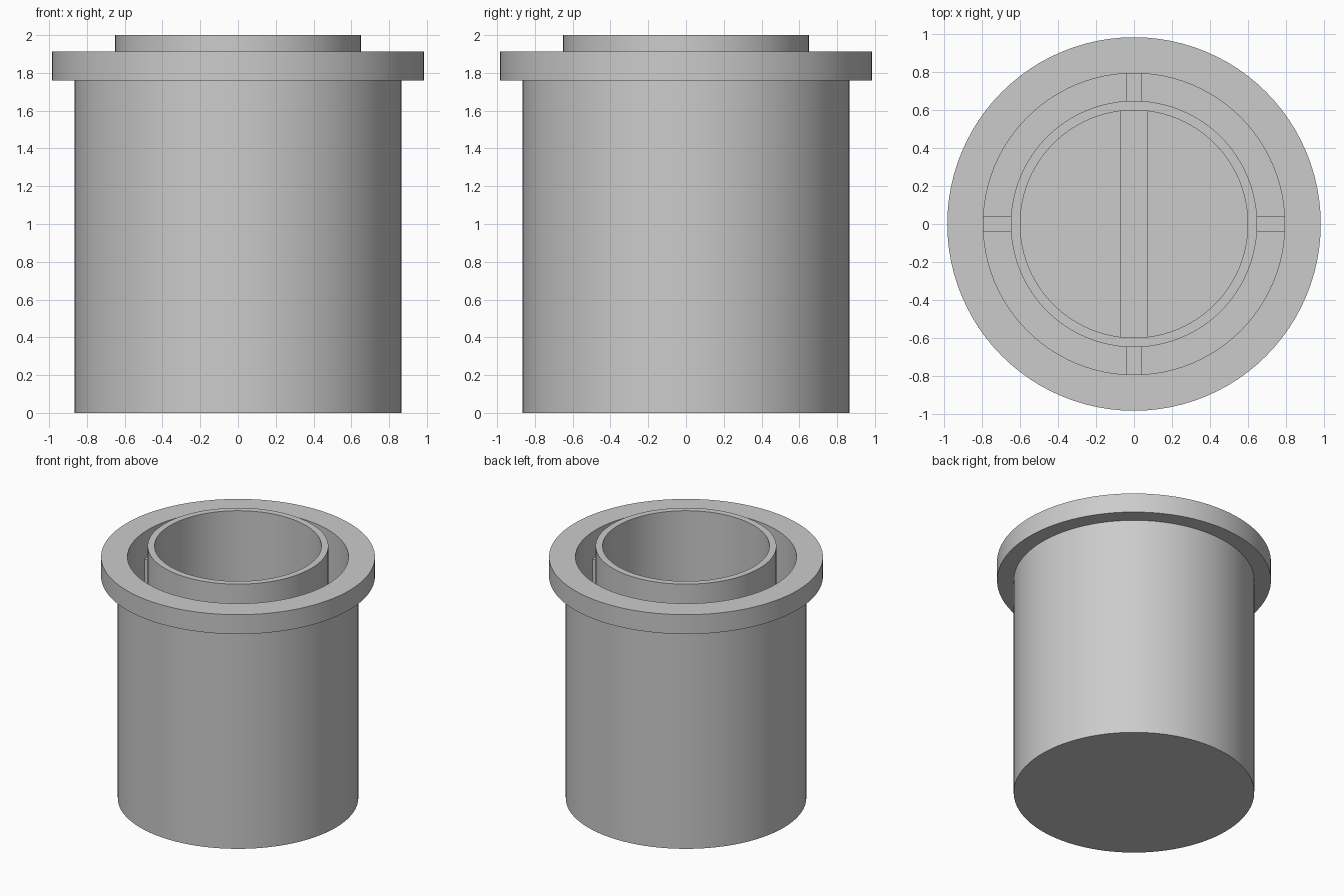
import bpy
import bmesh
import math
from mathutils import Matrix, Vector

SEGMENTS = 96
FLOOR_TOP = 0.08

cube = bpy.data.objects.get("Cube")
if cube:
    bpy.data.objects.remove(cube, do_unlink=True)

grey = bpy.data.materials.new("plain_grey")
grey.use_nodes = True
colour = (0.6, 0.6, 0.6, 1)
grey.diffuse_color = colour
grey.node_tree.nodes["Principled BSDF"].inputs["Base Color"].default_value = colour


def add_object(name, bm, smooth=False):
    bmesh.ops.recalc_face_normals(bm, faces=bm.faces)
    mesh = bpy.data.meshes.new(name)
    bm.to_mesh(mesh)
    bm.free()
    mesh.materials.append(grey)
    obj = bpy.data.objects.new(name, mesh)
    bpy.context.collection.objects.link(obj)
    if smooth:
        bpy.ops.object.select_all(action="DESELECT")
        obj.select_set(True)
        bpy.context.view_layer.objects.active = obj
        bpy.ops.object.shade_smooth_by_angle(angle=math.radians(30))
    return obj


def revolve(name, profile, closed=False):
    """Turn a radius/height profile around z; open ends get flat caps."""
    bm = bmesh.new()
    rings = []
    for radius, z in profile:
        rings.append([bm.verts.new((radius * math.cos(a), radius * math.sin(a), z))
                      for a in (math.tau * i / SEGMENTS for i in range(SEGMENTS))])
    pairs = list(zip(rings, rings[1:]))
    if closed:
        pairs.append((rings[-1], rings[0]))
    else:
        bm.faces.new(rings[0])
        bm.faces.new(rings[-1])
    for low, high in pairs:
        for i in range(SEGMENTS):
            j = (i + 1) % SEGMENTS
            bm.faces.new((low[i], low[j], high[j], high[i]))
    return add_object(name, bm, smooth=True)


def box(name, centre, size, turn=0):
    bm = bmesh.new()
    matrix = (Matrix.Rotation(turn, 4, "Z") @ Matrix.Translation(Vector(centre))
              @ Matrix.Diagonal((*size, 1)))
    bmesh.ops.create_cube(bm, size=1, matrix=matrix)
    return add_object(name, bm)


# Outer cup with its flange, hollow down to the floor
revolve("flanged_cup", [
    (0.865, 0), (0.865, 1.76), (0.985, 1.76), (0.985, 1.914),
    (0.795, 1.914), (0.795, FLOOR_TOP)])

# Inner tube standing on the floor
revolve("inner_tube", [
    (0.65, FLOOR_TOP), (0.65, 2), (0.6, 2), (0.6, FLOOR_TOP)], closed=True)

# Four ribs joining the tube to the cup
for i, side in enumerate(("left", "back", "right", "front")):
    box(f"{side}_rib", (0.724, 0, 0.89), (0.156, 0.08, 1.62), i * math.pi / 2)

# Bar across the floor of the tube
box("floor_bar", (0, 0, 0.155), (0.15, 1.196, 0.15))
